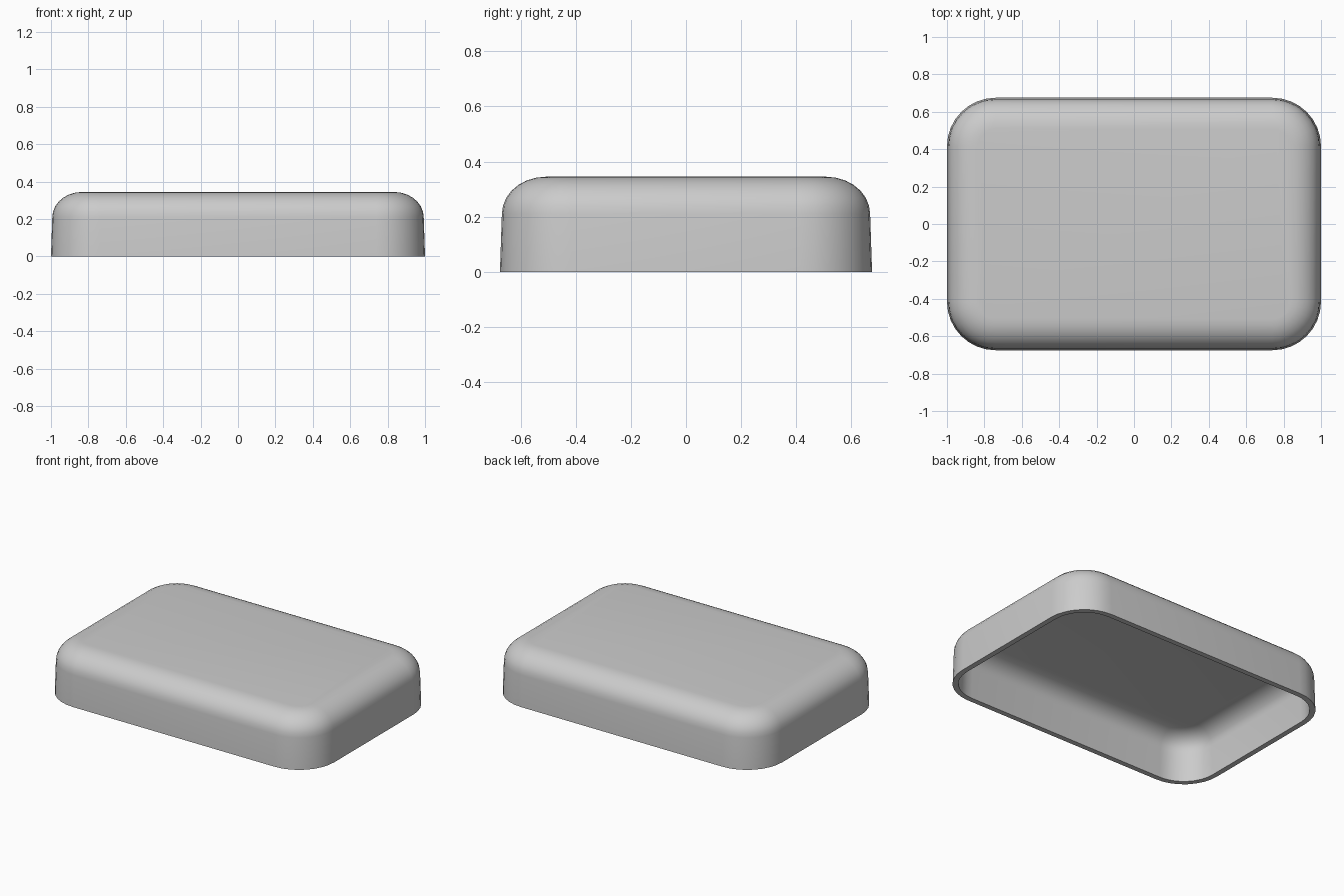
import bpy, bmesh, math

if "Cube" in bpy.data.objects:
    bpy.data.objects.remove(bpy.data.objects["Cube"])

HX, HY, R = 1.0, 0.675, 0.26   # half sizes and plan corner radius
H, WALL = 0.345, 0.035         # height and shell thickness
SEG = 8


def ring(bm, inset, z):
    """Rounded rectangle loop, pulled in by inset."""
    r = R - inset
    verts = []
    for q, (sx, sy) in enumerate([(1, 1), (-1, 1), (-1, -1), (1, -1)]):
        for i in range(SEG + 1):
            a = math.pi / 2 * (q + i / SEG)
            verts.append(bm.verts.new((sx * (HX - R) + r * math.cos(a),
                                       sy * (HY - R) + r * math.sin(a), z)))
    return verts


def dome(inset, top, rx, rz, n=7):
    """Quarter-round profile from wall to top."""
    return [(inset + rx * (1 - math.cos(math.pi / 2 * i / n)),
             top - rz + rz * math.sin(math.pi / 2 * i / n)) for i in range(n + 1)]


bm = bmesh.new()
# Inner ceiling and wall, bottom rim, outer wall and rounded top edge
inner = dome(WALL + 0.007, H - WALL, 0.13, 0.11)[::-1] + [(WALL, 0.0)]
outer = [(0.0, 0.0)] + dome(0.007, H, 0.16, 0.135)
rings = [ring(bm, i, z) for i, z in inner + outer]
for a, b in zip(rings, rings[1:]):
    for k in range(len(a)):
        j = (k + 1) % len(a)
        bm.faces.new((a[k], a[j], b[j], b[k]))
bm.faces.new(rings[-1])
bm.faces.new(rings[0][::-1])
bmesh.ops.recalc_face_normals(bm, faces=bm.faces)

mesh = bpy.data.meshes.new("rounded_cover")
bm.to_mesh(mesh)
bm.free()
cover = bpy.data.objects.new("rounded_cover", mesh)
bpy.context.collection.objects.link(cover)
bpy.context.view_layer.objects.active = cover
cover.select_set(True)
bpy.ops.object.shade_smooth_by_angle(angle=math.radians(35))
